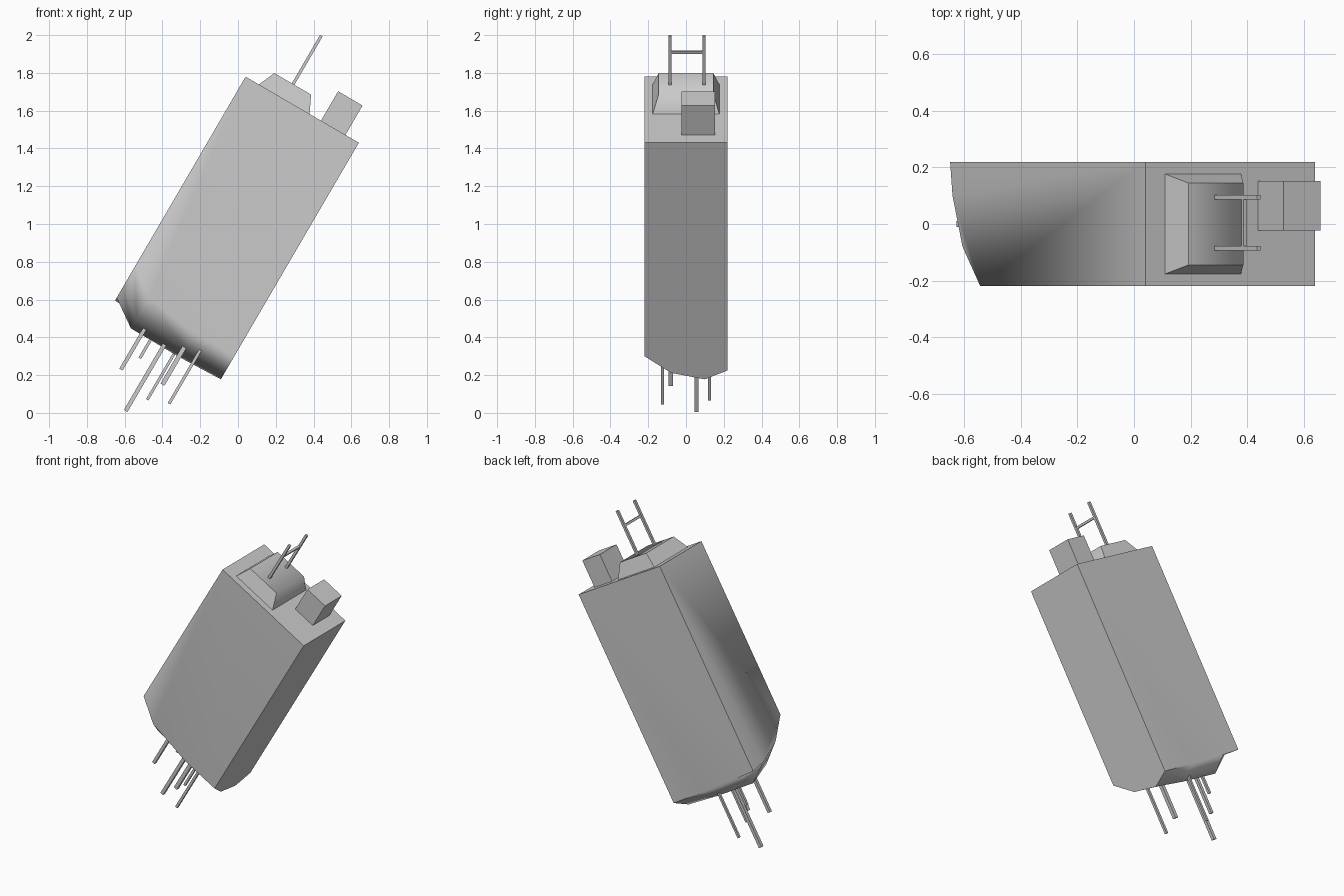
import bpy
import bmesh
import math
from mathutils import Matrix, Vector

cube = bpy.data.objects.get("Cube")
if cube:
    bpy.data.objects.remove(cube, do_unlink=True)

grey = bpy.data.materials.new("plain grey")
grey.use_nodes = True
grey.diffuse_color = (0.6, 0.6, 0.6, 1)
grey.node_tree.nodes["Principled BSDF"].inputs["Base Color"].default_value = (0.6, 0.6, 0.6, 1)

# Everything is modelled upright with the deck at local z = 0, then leaned over
TILT = Matrix.Translation((0.34, 0, 1.605)) @ Matrix.Rotation(math.radians(30.25), 4, "Y")


def finish(name, bm, angle=None):
    bmesh.ops.recalc_face_normals(bm, faces=bm.faces)
    mesh = bpy.data.meshes.new(name)
    bm.to_mesh(mesh)
    bm.free()
    mesh.materials.append(grey)
    obj = bpy.data.objects.new(name, mesh)
    bpy.context.collection.objects.link(obj)
    obj.matrix_world = TILT
    if angle:
        bpy.ops.object.select_all(action="DESELECT")
        obj.select_set(True)
        bpy.context.view_layer.objects.active = obj
        bpy.ops.object.shade_smooth_by_angle(angle=math.radians(angle))
    return obj


def box(name, low, high):
    low, high = Vector(low), Vector(high)
    bm = bmesh.new()
    bmesh.ops.create_cube(bm, size=1)
    size = high - low
    for v in bm.verts:
        v.co = Vector(a * b for a, b in zip(v.co, size)) + (low + high) / 2
    return finish(name, bm)


# Main body: straight walls over a faceted, bulging underside
COLUMNS = (-0.347, -0.2, 0.1, 0.347)
ROWS = (-0.22, -0.08, 0.1, 0.22)
DEPTHS = ((1.16, 1.27, 1.31, 1.308),
          (1.285, 1.40, 1.41, 1.41),
          (1.355, 1.457, 1.459, 1.45),
          (1.372, 1.38, 1.39, 1.395))
bm = bmesh.new()
grid = [[bm.verts.new((x, y, -d)) for x, d in zip(COLUMNS, depths)]
        for y, depths in zip(ROWS, DEPTHS)]
for j in range(3):
    for i in range(3):
        bm.faces.new((grid[j][i], grid[j][i + 1], grid[j + 1][i + 1], grid[j + 1][i]))
rims = [grid[0], [row[-1] for row in grid], grid[-1][::-1], [row[0] for row in grid][::-1]]
top = [bm.verts.new((rim[0].co.x, rim[0].co.y, 0)) for rim in rims]
for k, rim in enumerate(rims):
    bm.faces.new(rim + [top[(k + 1) % 4], top[k]])
bm.faces.new(top)
body = finish("body", bm, 62)
weighted = body.modifiers.new("weighted normals", "WEIGHTED_NORMAL")
weighted.keep_sharp = True

# Tapered hump on the deck, smooth along its length with sharp sides
bm = bmesh.new()
bmesh.ops.create_cube(bm, size=1)
for v in bm.verts:
    upper = v.co.z > 0
    x0, x1, half, z = (-0.225, 0, 0.145, 0.093) if upper else (-0.27, 0.05, 0.18, -0.01)
    v.co = (x1 if v.co.x > 0 else x0, half if v.co.y > 0 else -half, z)
finish("deck_hump", bm, 66)

# Small block beside the hump
box("deck_block", (0.115, -0.023, -0.01), (0.265, 0.153, 0.18))

# Mast: two rods and a crossbar
for side, y in (("front", -0.085), ("back", 0.095)):
    box("mast_rod_" + side, (-0.118, y - 0.008, 0.08), (-0.102, y + 0.008, 0.39))
box("mast_crossbar", (-0.117, -0.085, 0.281), (-0.103, 0.095, 0.296))

# Thin rods hanging under the body: x, y, lower end, thickness
PINS = ((-0.136, 0.0, 1.672, 0.02), (-0.08, 0.1, 1.57, 0.016),
        (-0.004, 0.055, 1.849, 0.022), (0.065, 0.125, 1.74, 0.015),
        (0.094, -0.08, 1.63, 0.024), (0.175, -0.125, 1.70, 0.016))
for n, (x, y, end, width) in enumerate(PINS, 1):
    h = width / 2
    box(f"hanging_rod_{n}", (x - h, y - h, -end), (x + h, y + h, -1.3))
